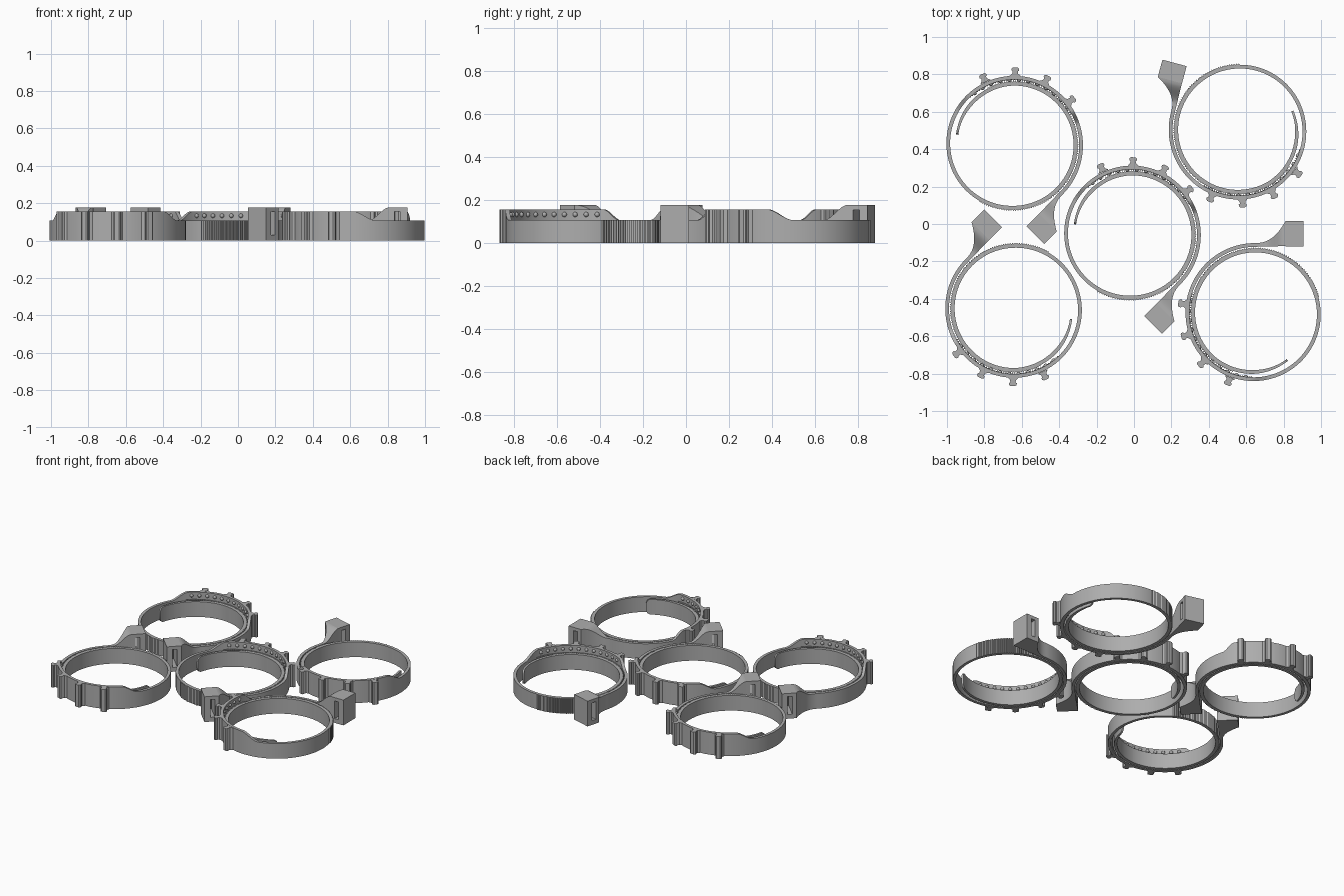
import bpy, bmesh
from math import radians, sin, cos, pi
from mathutils import Matrix, Vector

cube = bpy.data.objects.get("Cube")
if cube:
    bpy.data.objects.remove(cube)

grey = bpy.data.materials.new("grey_plastic")
grey.use_nodes = True
GREY = (0.42, 0.42, 0.42, 1)
grey.diffuse_color = GREY
grey.node_tree.nodes["Principled BSDF"].inputs["Base Color"].default_value = GREY

LOW, HIGH, TOP = 0.107, 0.157, 0.178
# Centre line of the coiled strap: (angle in degrees, radius)
SPIRAL = [(305, .305), (225, .325), (135, .332), (45, .338),
          (-45, .348), (-135, .357), (-225, .362), (-270, .365)]
KNOB_ANGLES = [249, 223.5, 198, 172.5]


def smooth(a, b, x):
    t = min(1, max(0, (x - a) / (b - a)))
    return t * t * (3 - 2 * t)


def radius(angle):
    for (a0, r0), (a1, r1) in zip(SPIRAL, SPIRAL[1:]):
        if angle >= a1:
            return r0 + (r1 - r0) * (a0 - angle) / (a0 - a1)
    return SPIRAL[-1][1]


def polar(r, angle, z):
    a = radians(angle)
    return Vector((r * cos(a), r * sin(a), z))


def section(r_in, r_out, angle, z0, z1):
    return [polar(r_in, angle, z0), polar(r_out, angle, z0),
            polar(r_out, angle, z1), polar(r_in, angle, z1)]


def loft(bm, sections):
    """Skin a row of equal cross-sections and cap both ends."""
    rings = [[bm.verts.new(p) for p in s] for s in sections]
    for a, b in zip(rings, rings[1:]):
        for i in range(len(a)):
            j = (i + 1) % len(a)
            bm.faces.new((a[i], a[j], b[j], b[i]))
    bm.faces.new(rings[0])
    bm.faces.new(rings[-1][::-1])


def finish(bm, name):
    bmesh.ops.recalc_face_normals(bm, faces=bm.faces)
    mesh = bpy.data.meshes.new(name)
    bm.to_mesh(mesh)
    bm.free()
    mesh.materials.append(grey)
    mesh.shade_smooth()
    mesh.set_sharp_from_angle(angle=radians(25))
    return mesh


def make_strap():
    bm = bmesh.new()
    sections = []
    for angle in range(305, -271, -1):
        r = radius(angle)
        half = 0.006 + 0.004 * smooth(305, 265, angle)
        # Fine teeth on the outside of the inner turn
        tooth = 0.007 if 15 <= angle <= 250 and angle % 2 else 0
        # Raised wall on the outer turn
        top = LOW + (HIGH - LOW) * smooth(-75, -95, angle) * smooth(-208, -195, angle)
        # Rounded tail
        t = min(1, (305 - angle) / 6)
        trim = 0.03 * (1 - (1 - (1 - t) ** 2) ** 0.5)
        sections.append(section(r - half, r + half + tooth, angle, trim, top - trim))
    # Tangent neck that flares and climbs to the head
    steps = 14
    for i in range(1, steps + 1):
        s = i / steps
        x = 0.165 * s
        y0, y1 = 0.355 + 0.004 * s, 0.375 + 0.117 * s ** 2.5
        z = LOW + (TOP - LOW) * smooth(0.05, 0.165, x)
        sections.append([Vector(p) for p in
                         ((x, y0, 0), (x, y1, 0), (x, y1, z), (x, y0, z))])
    loft(bm, sections)
    return finish(bm, "strap")


def make_rack():
    # Teeth on the inside of the outer turn
    bm = bmesh.new()
    loft(bm, [section(radius(a) - (0.016 if a % 2 else 0.0095), radius(a) - 0.006, a, 0, LOW)
              for a in range(-92, -199, -1)])
    return finish(bm, "inner_teeth")


def make_head():
    # Block with a tall slot through it
    bm = bmesh.new()
    xs, zs = (0.165, 0.192, 0.222, 0.26), (0, 0.03, 0.155, TOP)
    grid = [[bm.verts.new((x, 0.358, z)) for z in zs] for x in xs]
    for i in range(3):
        for j in range(3):
            if (i, j) != (1, 1):
                bm.faces.new((grid[i][j], grid[i + 1][j],
                              grid[i + 1][j + 1], grid[i][j + 1]))
    new = bmesh.ops.extrude_face_region(bm, geom=bm.faces[:])["geom"]
    bmesh.ops.translate(bm, vec=(0, 0.134, 0),
                        verts=[v for v in new if isinstance(v, bmesh.types.BMVert)])
    return finish(bm, "head")


def make_knobs():
    # Upright posts with a flared foot and a wider rim
    half = [(0.366, .03), (.379, .016), (.391, .014), (.396, .021), (.406, .020), (.412, .012)]
    outline = half + [(r, -w) for r, w in reversed(half)]
    bm = bmesh.new()
    for angle in KNOB_ANGLES:
        turn = Matrix.Rotation(radians(angle), 3, 'Z')
        loft(bm, [[turn @ Vector((r, w, z)) for r, w in outline] for z in (0, HIGH)])
    return finish(bm, "knobs")


def make_bumps():
    # Retaining bumps above the inner turn
    bm = bmesh.new()
    for i in range(12):
        angle = -98 - i * 8.4
        place = Matrix.Translation(polar(radius(angle) - 0.009, angle, 0.133))
        bmesh.ops.create_icosphere(bm, subdivisions=2, radius=0.012, matrix=place)
    return finish(bm, "bumps")


meshes = [make_strap(), make_rack(), make_head(), make_knobs(), make_bumps()]

# Five copies of the clamp: name, x, y, turn
CLAMPS = [("back_right", -0.645, 0.425, -135), ("centre", -0.015, -0.055, -135),
          ("front_right", -0.637, -0.455, 45), ("back_left", 0.56, 0.5, 75),
          ("front_left", 0.645, -0.477, 0)]
for name, x, y, turn in CLAMPS:
    for mesh in meshes:
        obj = bpy.data.objects.new(f"{name}_{mesh.name}", mesh)
        obj.location = (x, y, 0)
        obj.rotation_euler.z = radians(turn)
        bpy.context.collection.objects.link(obj)
